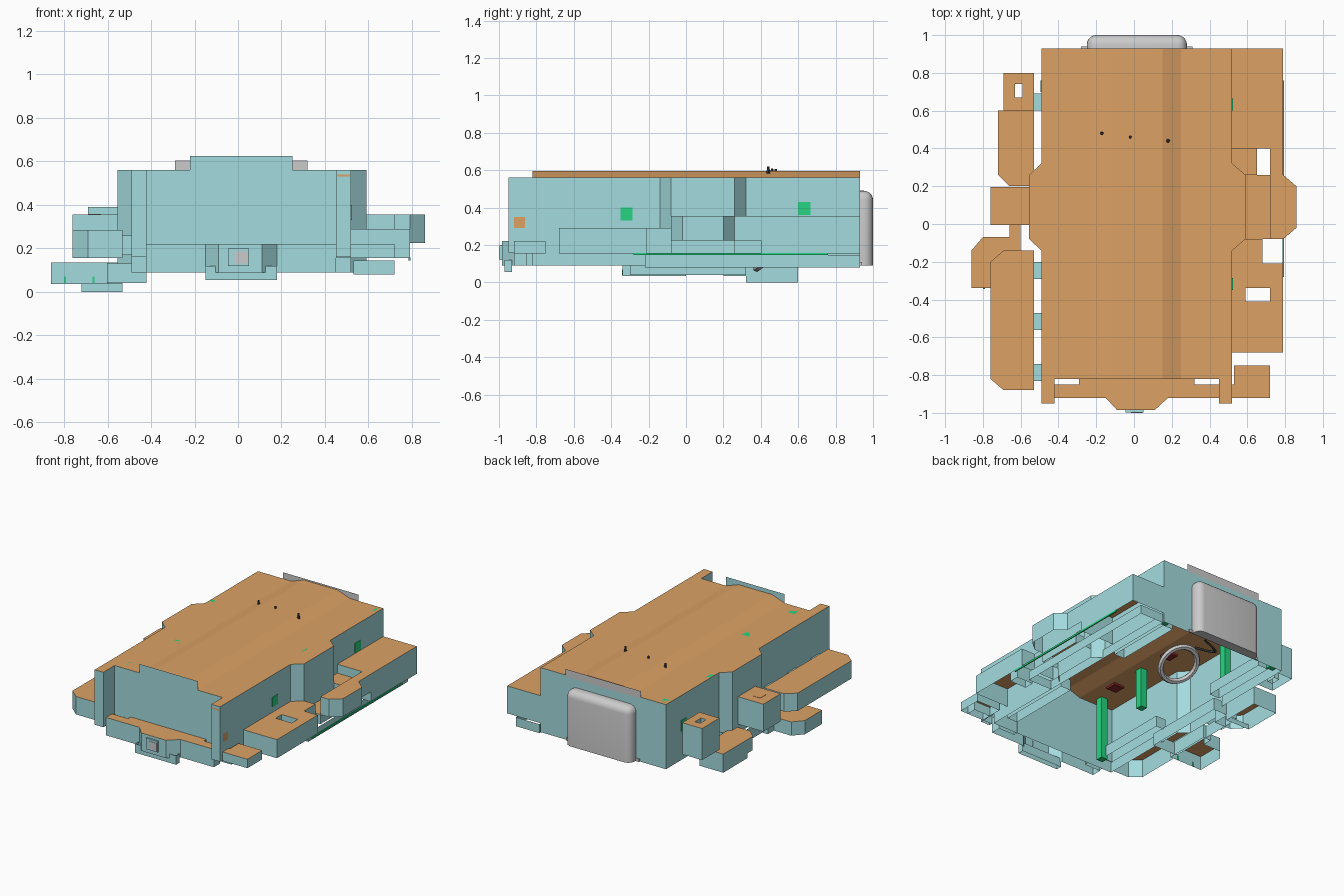
import bpy, bmesh, math
from mathutils import Matrix, Vector

if "Cube" in bpy.data.objects:
    bpy.data.objects.remove(bpy.data.objects["Cube"])

def mat(name, c):
    m = bpy.data.materials.new(name)
    m.diffuse_color = (*c, 1)
    m.use_nodes = True
    m.node_tree.nodes["Principled BSDF"].inputs["Base Color"].default_value = m.diffuse_color
    return m

TEAL = mat("teal_wall", (0.37, 0.71, 0.73))
BROWN = mat("brown_cap", (0.72, 0.36, 0.13))
GREEN = mat("green_trim", (0.02, 0.66, 0.22))
RED = mat("dark_red", (0.25, 0.02, 0.02))
DARK = mat("dark_metal", (0.05, 0.05, 0.06))

def finish(name, bm, mats=()):
    bmesh.ops.recalc_face_normals(bm, faces=bm.faces)
    me = bpy.data.meshes.new(name)
    bm.to_mesh(me)
    bm.free()
    for m in mats:
        me.materials.append(m)
    ob = bpy.data.objects.new(name, me)
    bpy.context.collection.objects.link(ob)
    return ob

def rect(x0, x1, y0, y1):
    return [(x0, y0), (x1, y0), (x1, y1), (x0, y1)]

def room(name, pts, z0, z1, hole=None, cap=True):
    """Open-bottomed shell: teal walls with a flat brown cap, optional hole."""
    bm = bmesh.new()
    rim = []
    for loop in [pts] + ([hole] if hole else []):
        top = [bm.verts.new((x, y, z1)) for x, y in loop]
        low = [bm.verts.new((x, y, z0)) for x, y in loop]
        for i in range(len(loop)):
            j = (i + 1) % len(loop)
            bm.faces.new((low[i], low[j], top[j], top[i]))
            rim.append(bm.edges.get((top[i], top[j])))
    if cap:
        geo = bmesh.ops.triangle_fill(bm, edges=rim, use_beauty=True)["geom"]
        for f in geo:
            if isinstance(f, bmesh.types.BMFace):
                f.material_index = 1
    return finish(name, bm, (TEAL, BROWN))

def box(name, x0, x1, y0, y1, z0, z1, m=None):
    bm = bmesh.new()
    M = Matrix.Translation(((x0+x1)/2, (y0+y1)/2, (z0+z1)/2)) @ Matrix.Diagonal((x1-x0, y1-y0, z1-z0, 1))
    bmesh.ops.create_cube(bm, size=1, matrix=M)
    return finish(name, bm, (m,) if m else ())

def panel(name, pts, m=None):
    bm = bmesh.new()
    bm.faces.new([bm.verts.new(p) for p in pts])
    return finish(name, bm, (m,) if m else ())

# Main hall: walls with shallow side bays, flat roof with a raised middle
hall = [(-.49, -.82), (.52, -.82), (.52, -.14), (.59, -.08), (.59, .26), (.52, .32),
        (.52, .93), (-.49, .93), (-.49, .32), (-.555, .26), (-.555, -.08), (-.49, -.14)]
room("hall_walls", hall, .09, .56, cap=False)
prof = [(-.49, .56), (-.22, .56), (-.12, .595), (.15, .595), (.25, .56), (.52, .56)]
bm = bmesh.new()
front = [bm.verts.new((x, -.82, z)) for x, z in prof]
back = [bm.verts.new((x, .93, z)) for x, z in prof]
for i in range(5):
    bm.faces.new((front[i], front[i+1], back[i+1], back[i]))
finish("hall_roof", bm, (BROWN,))
for s, x, xo in (("left", -.49, -.555), ("right", .52, .59)):
    panel(s + "_bay_roof", [(x, -.14, .56), (xo, -.08, .56), (xo, .26, .56), (x, .32, .56)], BROWN)
panel("front_gable", [(-.22, -.82, .56), (.25, -.82, .56), (.25, -.82, .625), (-.22, -.82, .625)], TEAL)

# Rear window bulge and lintel
bm = bmesh.new()
bmesh.ops.create_cube(bm, size=1, matrix=Matrix.Translation((.015, .965, .29)) @ Matrix.Diagonal((.53, .07, .40, 1)))
edges = [e for e in bm.edges if max(v.co.z for v in e.verts) > .2 and max(v.co.y for v in e.verts) > .95]
bmesh.ops.bevel(bm, geom=edges, offset=.05, segments=5, profile=.5, affect='EDGES')
win = finish("rear_window", bm)
bpy.context.view_layer.objects.active = win
win.select_set(True)
bpy.ops.object.shade_smooth_by_angle(angle=math.radians(40))
panel("rear_lintel", [(-.29, .932, .55), (.32, .932, .55), (.32, .932, .605), (-.29, .932, .605)])
box("window_sill", -.28, .31, .93, .94, .09, .11)

# Front corner posts and entrance ledge
for s, x in (("left", -.49), ("right", .45)):
    room(s + "_corner_post", rect(x, x + .07, -.95, -.81), .16, .56)
panel("post_niche", [(.522, -.92, .29), (.522, -.86, .29), (.522, -.86, .35), (.522, -.92, .35)], BROWN)
panel("post_front_niche", [(.455, -.952, .53), (.515, -.952, .53), (.515, -.952, .54), (.455, -.952, .54)], BROWN)
room("front_ledge", [(-.42, -.92), (-.15, -.92), (-.09, -.985), (.11, -.985), (.18, -.92), (.45, -.92),
                     (.45, -.85), (.32, -.85), (.32, -.815), (-.29, -.815), (-.29, -.85), (-.42, -.85)], .09, .22)
room("entrance_skirt", rect(-.15, .18, -.97, -.93), .055, .12, cap=False)
box("entrance_box", -.045, .05, -.997, -.98, .12, .20, TEAL)
box("entrance_lamp", -.015, .045, -1.0, -.985, .13, .185)

# Left side rooms, back to front
room("left_back_room", rect(-.69, -.53, .60, .80), .16, .39, rect(-.63, -.59, .67, .74))
room("left_low_room", [(-.72, .60), (-.53, .60), (-.53, .20), (-.66, .20), (-.72, .26)], .035, .135)
room("left_low_skirt", rect(-.72, -.53, .32, .60), 0, .035, cap=False)
room("left_mid_room", rect(-.76, -.555, -.005, .195), .155, .355)
box("left_mid_niche", -.69, -.63, .06, .13, .29, .357, BROWN)
room("left_step_room", [(-.86, -.34), (-.60, -.34), (-.60, 0), (-.66, 0), (-.66, -.07),
                        (-.80, -.07), (-.86, -.14)], .035, .135)
room("left_low_link", rect(-.62, -.42, -.30, .32), .04, .13, cap=False)
room("left_long_room", [(-.69, -.14), (-.53, -.14), (-.53, -.88), (-.69, -.88), (-.76, -.82), (-.76, -.20)], .155, .285)
for i, y in enumerate((-.83, -.56, -.29, .60)):
    box(f"left_link_{i}", -.53, -.49, y, y + .09, .17, .26, TEAL)

# Right side rooms
room("right_back_room", rect(.52, .79, .40, .93), .155, .355)
room("right_balcony", [(.72, -.08), (.79, -.08), (.86, -.02), (.86, .20), (.79, .26), (.79, .40), (.72, .40)], .225, .355)
room("right_balcony_base", rect(.59, .72, -.08, .26), .155, .225)
room("right_back_link", rect(.52, .65, .26, .40), .155, .29)
room("right_front_link", rect(.52, .68, -.21, -.08), .155, .29)
room("right_front_room", rect(.52, .79, -.68, -.21), .155, .29, rect(.59, .72, -.41, -.34))
room("right_corner_room", rect(.53, .72, -.92, -.75), .155, .22)
room("right_corner_link", rect(.45, .66, -.92, -.85), .155, .22)
room("right_low_channel", rect(.53, .72, -.22, .93), .08, .145, cap=False)

# Green trims on the outer walls
box("right_trim_strip", .785, .793, -.28, .76, .145, .158, GREEN)
for i, (y, z) in enumerate(((.60, .36), (-.35, .33))):
    box(f"right_wall_patch_{i}", .518, .524, y, y + .065, z, z + .07, GREEN)
box("left_rear_patch", -.495, -.488, .70, .76, .30, .38, GREEN)
for i, x in enumerate((-.80, -.67)):
    box(f"left_step_patch_{i}", x, x + .01, -.343, -.337, .04, .07, GREEN)

# Interior pillars, stepped blocks and ceiling panels
for i, (x, y, z) in enumerate(((-.345, -.74, .10), (-.30, -.28, .27), (-.46, .39, .25),
                               (.45, .10, .25), (.47, .88, .12), (-.45, .88, .12))):
    box(f"pillar_{i}", x - .025, x + .025, y - .025, y + .025, z, .56, GREEN)
for i in range(7):
    y = -.55 + i * .08
    box(f"step_block_{i}", .43, .51, y, y + .04, .17, .24, GREEN)
for i, (x, y) in enumerate(((.30, .45), (-.30, .0), (.30, -.45), (-.30, -.55))):
    box(f"ceiling_panel_{i}", x - .04, x + .04, y - .04, y + .04, .54, .555, RED)

# Inner side ledges along the hall
for s, x in (("left", -.40), ("right", .42)):
    for i, (y0, y1) in enumerate(((-.75, -.20), (.35, .85))):
        room(f"{s}_inner_ledge_{i}", rect(x - .04, x + .04, y0, y1), .12, .20, cap=False)

# Tilted hanging ring and its cable
bm = bmesh.new()
N, K = 24, 6
rot = Matrix.Translation((.02, .485, .15)) @ Matrix.Rotation(math.radians(35), 4, 'X')
rings = []
for i in range(N):
    a = 2 * math.pi * i / N
    rings.append([bm.verts.new(rot @ Vector(((.13 + .02 * math.cos(b)) * math.cos(a),
                 (.13 + .02 * math.cos(b)) * math.sin(a), .02 * math.sin(b))))
                  for b in (2 * math.pi * k / K for k in range(K))])
for i in range(N):
    for k in range(K):
        p, q = rings[i], rings[(i + 1) % N]
        bm.faces.new((p[k], q[k], q[(k + 1) % K], p[(k + 1) % K]))
finish("hanging_ring", bm)
cu = bpy.data.curves.new("floor_cable", 'CURVE')
cu.dimensions = '3D'
cu.bevel_depth = .008
cu.bevel_resolution = 1
sp = cu.splines.new('BEZIER')
path = [(-.02, .60, .24), (-.12, .66, .22), (-.05, .76, .17), (.1, .85, .14)]
sp.bezier_points.add(len(path) - 1)
for p, c in zip(sp.bezier_points, path):
    p.co = c
    p.handle_left_type = p.handle_right_type = 'AUTO'
cu.materials.append(DARK)
bpy.context.collection.objects.link(bpy.data.objects.new("floor_cable", cu))

# Small pins through the roof
for i, (x, y, h) in enumerate(((.18, .44, .62), (-.02, .46, .61), (-.17, .48, .605))):
    bm = bmesh.new()
    bmesh.ops.create_cone(bm, cap_ends=True, segments=8, radius1=.01, radius2=.006, depth=.04,
                          matrix=Matrix.Translation((x, y, h - .02)))
    finish(f"roof_pin_{i}", bm, (DARK,))
